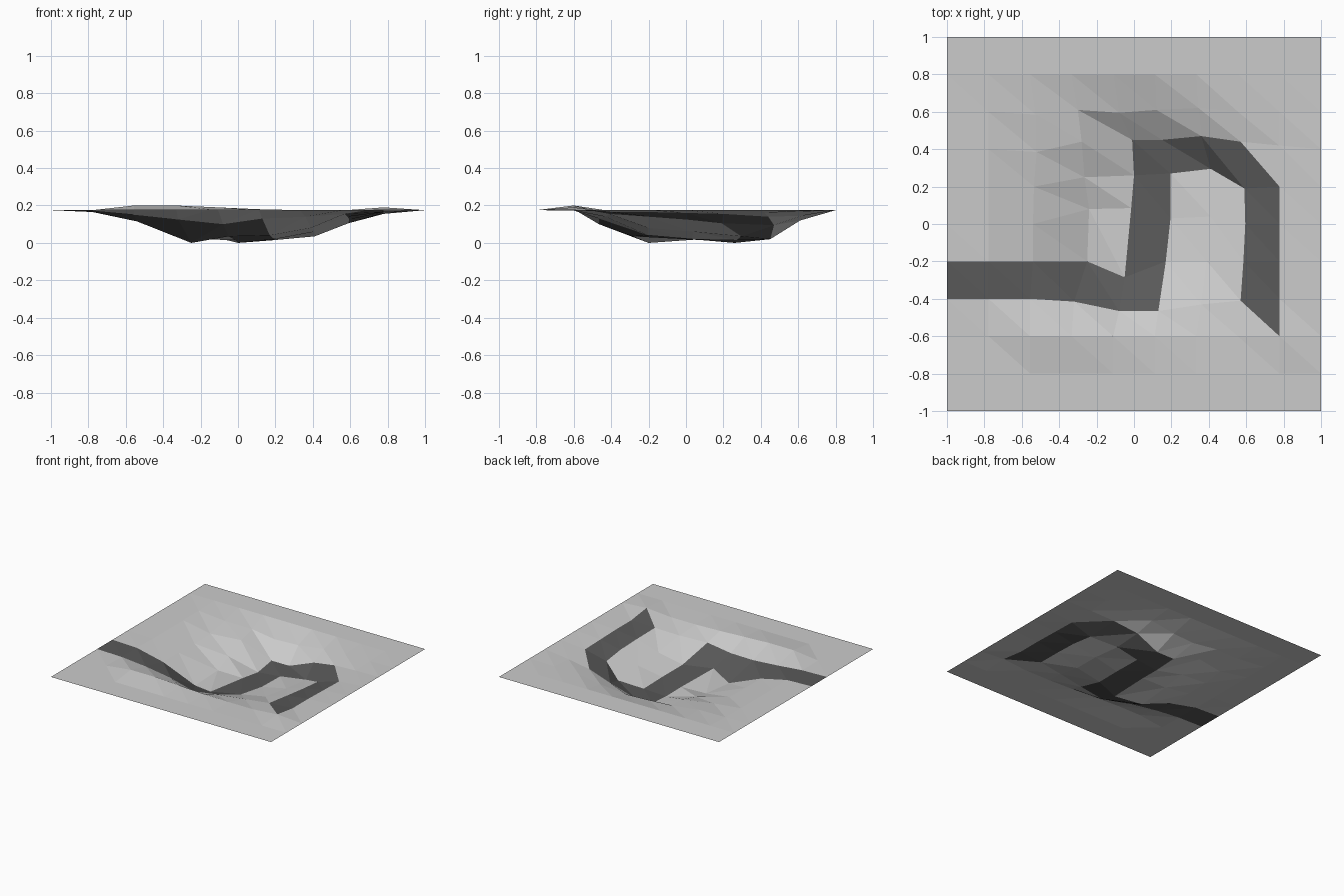
import bpy

if "Cube" in bpy.data.objects:
    bpy.data.objects.remove(bpy.data.objects["Cube"])

NX, NY, RIM = 9, 10, 0.175

# Heights of the inner rows (columns 1..8), keyed by row, in hundredths
HEIGHTS = {
    2: (17.5, 20, 20, 19, 18, 17.3, 17.3, 19),
    3: (17, 15, 12.5, 10, 13, 14, 15.5, 16.5),
    4: (16.7, 11.5, 0, 3.5, 4, 8, 14, 16.5),
    5: (16.5, 11.5, 2, 1.5, 2, 6, 12.5, 16),
    6: (16.5, 11.5, 6.5, 0, 1.5, 3.5, 10.5, 15.5),
    7: (16.5, 13, 12, 2, 2, 9.5, 14, 16),
    8: (16.7, 15.5, 14, 12, 12, 14.5, 16.5, 17),
}
# Sideways pulls towards the hollow: (column, row) -> x, y
PULLED = {
    (3, 3): (-.32, -.415), (4, 3): (-.08, -.465), (5, 3): (.13, -.465),
    (6, 3): (.36, -.43), (7, 3): (.57, -.41), (2, 4): (-.54, -.2),
    (3, 4): (-.25, -.2), (4, 4): (-.05, -.285), (5, 4): (.17, -.2),
    (6, 4): (.39, -.2), (7, 4): (.585, -.2), (2, 5): (-.54, 0),
    (3, 5): (-.24, .08), (4, 5): (-.015, .085), (5, 5): (.195, .03),
    (6, 5): (.41, .04), (7, 5): (.595, 0), (2, 6): (-.535, .2),
    (3, 6): (-.265, .25), (4, 6): (0, .26), (5, 6): (.195, .27),
    (6, 6): (.41, .295), (7, 6): (.59, .19), (2, 7): (-.52, .385),
    (3, 7): (-.28, .44), (4, 7): (-.01, .45), (5, 7): (.15, .45),
    (6, 7): (.36, .47), (7, 7): (.57, .44), (8, 7): (.775, .42),
    (2, 8): (-.525, .585), (3, 8): (-.3, .61), (4, 8): (-.08, .595),
    (5, 8): (.12, .61), (6, 8): (.345, .62),
}


def point(i, j):
    x, y = PULLED.get((i, j), (-1 + 2 * i / NX, -1 + 2 * j / NY))
    z = HEIGHTS[j][i - 1] / 100 if j in HEIGHTS and 0 < i < NX else RIM
    return x, y, z


def lower(i, j):
    return (i, j), (i + 1, j), (i, j + 1)


def upper(i, j):
    return (i + 1, j), (i + 1, j + 1), (i, j + 1)


def sheet(name, triangles, colour=None):
    keys = sorted({k for t in triangles for k in t})
    mesh = bpy.data.meshes.new(name)
    mesh.from_pydata([point(*k) for k in keys], [],
                     [[keys.index(k) for k in t] for t in triangles])
    obj = bpy.data.objects.new(name, mesh)
    bpy.context.collection.objects.link(obj)
    if colour:
        mat = bpy.data.materials.new(name)
        mat.diffuse_color = colour
        mat.use_nodes = True
        mat.node_tree.nodes["Principled BSDF"].inputs["Base Color"].default_value = mat.diffuse_color
        mesh.materials.append(mat)


# Winding path: entry leg, climb, far crossing and return leg, diagonal ends
cells = [(i, 3) for i in range(5)] + [(4, j) for j in range(4, 7)]
cells += [(5, 6), (6, 6)] + [(7, j) for j in range(3, 6)]
path = {half(*c) for c in cells for half in (lower, upper)}
path |= {lower(7, 6), upper(7, 2)}
sheet("path", sorted(path), (0.1, 0.1, 0.1, 1))

# Ground: the rest of the faceted hollow
every = {half(i, j) for i in range(NX) for j in range(NY) for half in (lower, upper)}
sheet("ground", sorted(every - path))
